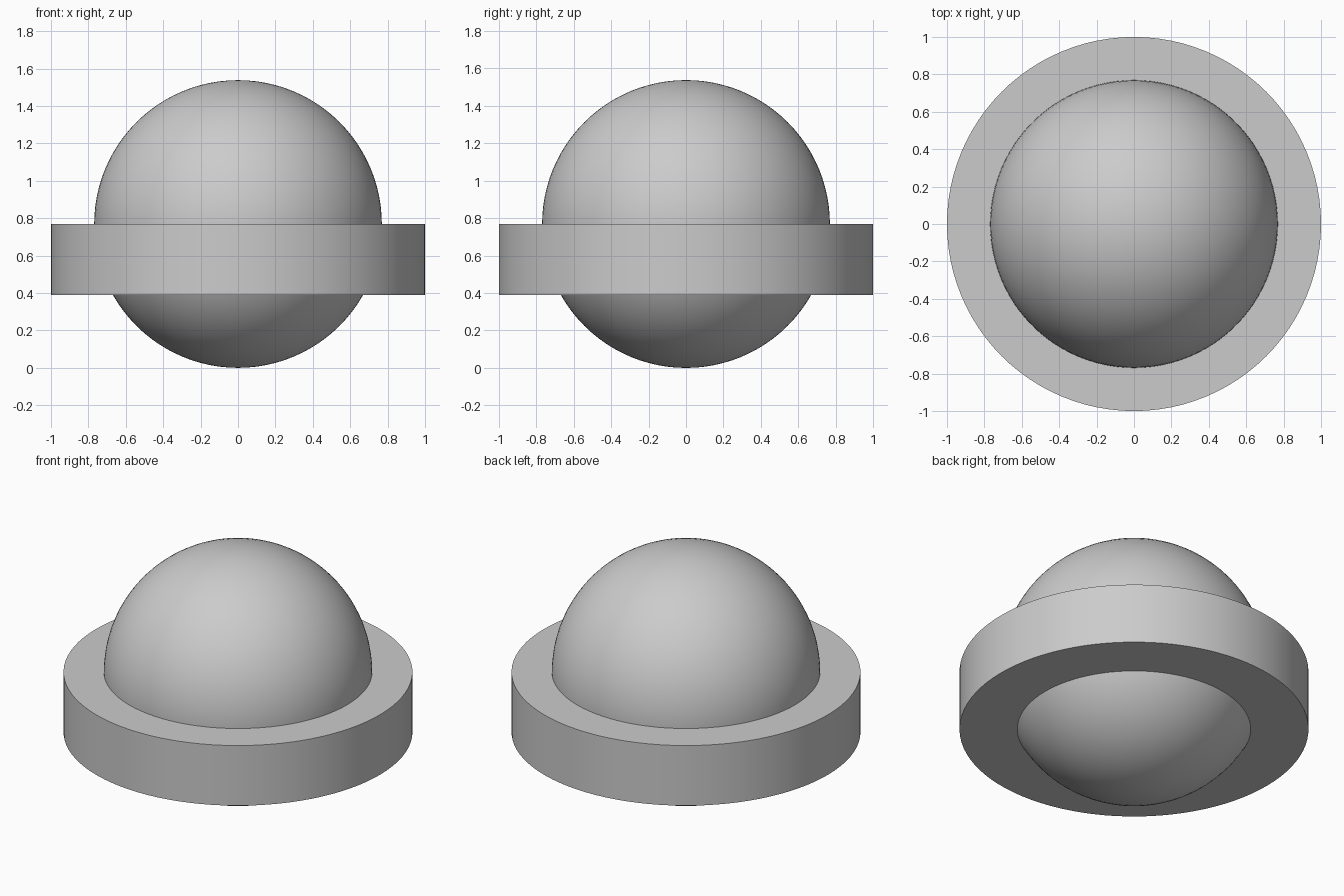
import bpy
import math

cube = bpy.data.objects.get("Cube")
if cube:
    bpy.data.objects.remove(cube, do_unlink=True)

BALL_RADIUS = 0.769
RING_BOTTOM, RING_TOP = 0.39, 0.77

# Single plain grey for both parts
grey = bpy.data.materials.new("plain grey")
grey.use_nodes = True
colour = (0.6, 0.6, 0.6, 1)
grey.diffuse_color = colour
grey.node_tree.nodes["Principled BSDF"].inputs["Base Color"].default_value = colour


def finish(name):
    """Name, colour and smooth the part just added."""
    part = bpy.context.object
    part.name = part.data.name = name
    part.data.materials.append(grey)
    bpy.ops.object.shade_smooth_by_angle(angle=math.radians(30))


# Ball resting on the ground
bpy.ops.mesh.primitive_uv_sphere_add(
    segments=96, ring_count=48, radius=BALL_RADIUS, location=(0, 0, BALL_RADIUS))
finish("ball")

# Thick disc around the ball, its top level with the ball's middle
bpy.ops.mesh.primitive_cylinder_add(
    vertices=96, radius=1, depth=RING_TOP - RING_BOTTOM,
    location=(0, 0, (RING_TOP + RING_BOTTOM) / 2))
finish("disc")
